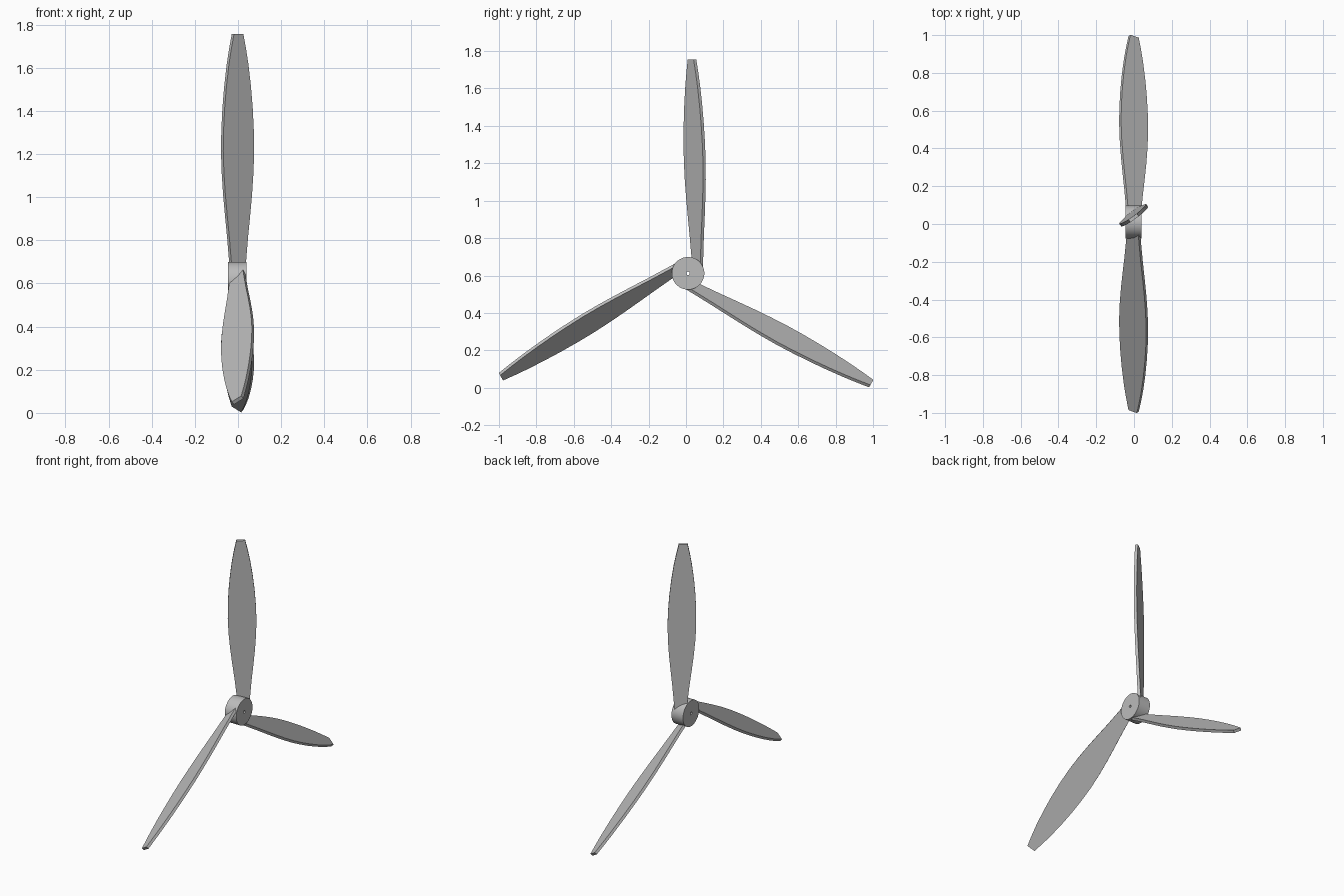
import bpy, bmesh, math
from mathutils import Vector, Matrix

if "Cube" in bpy.data.objects:
    bpy.data.objects.remove(bpy.data.objects["Cube"], do_unlink=True)

HUB = Vector((0, 0.011, 0.612))
PITCH = math.radians(35.5)
THICK = 0.018

grey = bpy.data.materials.new("plain grey")
grey.use_nodes = True
grey.diffuse_color = (0.5, 0.5, 0.5, 1)
grey.node_tree.nodes["Principled BSDF"].inputs["Base Color"].default_value = (0.5, 0.5, 0.5, 1)


def make_object(name, bm):
    bmesh.ops.recalc_face_normals(bm, faces=bm.faces)
    mesh = bpy.data.meshes.new(name)
    bm.to_mesh(mesh)
    bm.free()
    mesh.materials.append(grey)
    obj = bpy.data.objects.new(name, mesh)
    bpy.context.collection.objects.link(obj)
    bpy.ops.object.select_all(action="DESELECT")
    obj.select_set(True)
    bpy.context.view_layer.objects.active = obj
    bpy.ops.object.shade_smooth_by_angle(angle=math.radians(30))
    return obj


# Hub: a short drum across x with a narrow axle bore, spun from its section
bm = bmesh.new()
section = [(-0.046, 0.009), (-0.046, 0.087), (0.04, 0.087), (0.04, 0.009)]
ring = [bm.verts.new((x, 0, r)) for x, r in section]
edges = [bm.edges.new((ring[i], ring[(i + 1) % 4])) for i in range(4)]
bmesh.ops.spin(bm, geom=ring + edges, cent=(0, 0, 0), axis=(1, 0, 0),
               angle=math.tau, steps=64)
bmesh.ops.remove_doubles(bm, verts=bm.verts, dist=0.0001)
hub = make_object("hub", bm)
hub.location = HUB

# Blade: a pitched flat plate with a leaf outline, (radius, half chord)
outline = [(0.02, 0.036), (0.09, 0.042), (0.2, 0.053), (0.3, 0.065),
           (0.4, 0.076), (0.5, 0.084), (0.6, 0.088), (0.7, 0.086),
           (0.8, 0.080), (0.9, 0.070), (1.0, 0.056), (1.07, 0.043),
           (1.143, 0.027)]
chord = Vector((math.cos(PITCH), math.sin(PITCH), 0))
normal = Vector((-math.sin(PITCH), math.cos(PITCH), 0))


def make_blade(name, angle):
    bm = bmesh.new()
    points = []
    for side, stations in ((1, outline), (-1, outline[::-1])):
        for r, half in stations:
            centre = Vector((-0.002, 0.052 - 0.027 * r, r))
            points.append(centre + chord * half * side - normal * THICK / 2)
    face = bm.faces.new([bm.verts.new(p) for p in points])
    extruded = bmesh.ops.extrude_face_region(bm, geom=[face], use_keep_orig=True)
    moved = [v for v in extruded["geom"] if isinstance(v, bmesh.types.BMVert)]
    bmesh.ops.translate(bm, verts=moved, vec=normal * THICK)
    blade = make_object(name, bm)
    blade.matrix_world = Matrix.Translation(HUB) @ Matrix.Rotation(angle, 4, "X")


for i, name in enumerate(("top_blade", "front_blade", "back_blade")):
    make_blade(name, i * math.tau / 3)
